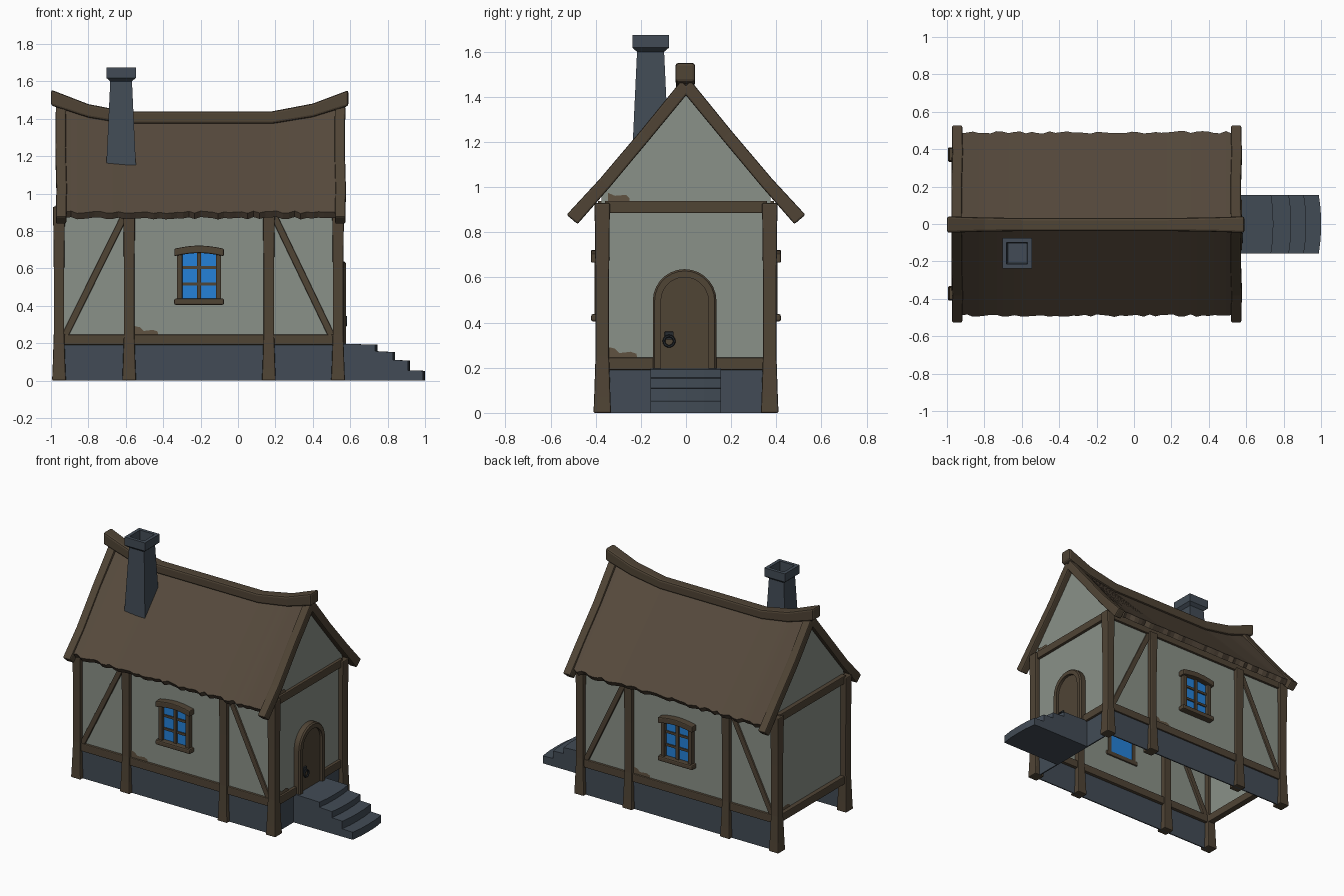
import bpy, bmesh, math, random
from mathutils import Vector as V

if "Cube" in bpy.data.objects:
    bpy.data.objects.remove(bpy.data.objects["Cube"])

random.seed(4)
X, Y, Z = V((1, 0, 0)), V((0, 1, 0)), V((0, 0, 1))


def material(name, rgb):
    m = bpy.data.materials.new(name)
    m.diffuse_color = (*rgb, 1)
    m.use_nodes = True
    m.node_tree.nodes["Principled BSDF"].inputs["Base Color"].default_value = m.diffuse_color
    return m


PLASTER = material("grey green plaster", (.254, .283, .246))
STONE = material("blue grey stone", (.054, .071, .092))
WOOD = material("brown timber", (.080, .058, .036))
ROOF = material("brown thatch", (.092, .067, .045))
GLASS = material("blue glass", (.018, .222, .69))
IRON = material("dark iron", (.02, .025, .03))
PATCH = material("bare wall brown", (.115, .085, .052))


def make(name, verts, faces, mat, bevel=0, smooth=False):
    me = bpy.data.meshes.new(name)
    bm = bmesh.new()
    vs = [bm.verts.new(v) for v in verts]
    for f in faces:
        bm.faces.new([vs[i] for i in f])
    bmesh.ops.recalc_face_normals(bm, faces=bm.faces)
    bm.to_mesh(me)
    bm.free()
    me.materials.append(mat)
    ob = bpy.data.objects.new(name, me)
    bpy.context.collection.objects.link(ob)
    if bevel:
        mod = ob.modifiers.new("bevel", 'BEVEL')
        mod.width, mod.segments, mod.limit_method = bevel, 2, 'ANGLE'
    if smooth:
        me.shade_smooth()
        me.set_sharp_from_angle(angle=math.radians(35))
    return ob


def loft(name, rings, mat, bevel=0, smooth=False):
    """Closed skin through equal-sized rings, capped at both ends."""
    n = len(rings[0])
    faces = [(r * n + i, r * n + (i + 1) % n, (r + 1) * n + (i + 1) % n, (r + 1) * n + i)
             for r in range(len(rings) - 1) for i in range(n)]
    faces += [tuple(range(n)), tuple(range((len(rings) - 1) * n, len(rings) * n))]
    return make(name, [p for r in rings for p in r], faces, mat, bevel, smooth)


def beam(name, path, a, b, mat=WOOD, bevel=.006):
    """Rectangular beam: path holds (point, half size along a, half size along b)."""
    rings = [[V(p) + a * ha * i + b * hb * j for i, j in ((-1, -1), (1, -1), (1, 1), (-1, 1))]
             for p, ha, hb in path]
    return loft(name, rings, mat, bevel)


def box(name, x0, x1, y0, y1, z0, z1, mat=WOOD, bevel=0.0):
    hx, hy = (x1 - x0) / 2, abs(y1 - y0) / 2
    c = ((x0 + x1) / 2, (y0 + y1) / 2)
    return beam(name, [((*c, z0), hx, hy), ((*c, z1), hx, hy)], X, Y, mat, bevel)


def lerp_table(t, x):
    for (x0, z0), (x1, z1) in zip(t, t[1:]):
        if x <= x1:
            return z0 + (z1 - z0) * (x - x0) / (x1 - x0)
    return t[-1][1]


L, R, W = -.945, .532, .375          # wall planes

# Wall shell (open below) and foundation skirt (none on the left end)
for s, side in ((-1, "front"), (1, "back")):
    y = s * W
    make(side + "_wall", [(L, y, .19), (R, y, .19), (R, y, .965), (L, y, .965)], [(0, 1, 2, 3)], PLASTER)
    box(side + "_foundation", L, R, s * .372, s * .38, 0, .19, STONE)
for x, side in ((L, "left"), (R, "right")):
    make(side + "_gable_wall", [(x, -W, .19), (x, W, .19), (x, W, .965), (x, 0, 1.42), (x, -W, .965)],
         [(0, 1, 2, 3, 4)], PLASTER)
box("right_foundation", R - .004, R + .004, -W, W, 0, .19, STONE)

# Timber posts with flared feet
for s, side in ((-1, "front"), (1, "back")):
    for i, x in enumerate((-.957, -.582, .165, .535)):
        top = .93 if i in (0, 3) else .9
        beam(f"{side}_post_{i}", [((x, s * .371, z), h, h + .002) for z, h in
                                  ((0, .037), (.07, .034), (.25, .028), (.6, .028), (top, .032))], X, Y)
    # Rails and diagonal braces of the long walls
    box(side + "_lower_rail", L, R, s * .35, s * .391, .19, .245, bevel=.005)
    box(side + "_upper_rail", L, R, s * .35, s * .391, .885, .94, bevel=.005)
    for i, (p, q) in enumerate((((-.925, .24), (-.605, .885)), ((.5, .24), (.19, .885)))):
        d = V((q[0] - p[0], 0, q[1] - p[1])).normalized()
        n = V((d.z, 0, -d.x))
        beam(f"{side}_brace_{i}", [((u, s * .371, z), .018, .016) for u, z in (p, q)], n, Y)
for x0, x1, side in ((-.975, -.93, "left"), (.51, .552, "right")):
    box(side + "_lower_rail", x0, x1, -.36, .36, .19, .245, bevel=.005)
    box(side + "_upper_rail", x0, x1, -.36, .36, .885, .94, bevel=.005)

# Sagging roof with ragged eaves
RIDGE = ((-1, 1.513), (-.8, 1.442), (-.6, 1.406), (.18, 1.406), (.4, 1.445), (.59, 1.51))
rings = []
N = 48
for k in range(N + 1):
    x = -.955 + 1.51 * k / N
    zr = lerp_table(RIDGE, x) - .042
    j, m = random.uniform(-.007, .007), random.uniform(-.007, .007)
    rings.append([(x, -.49 - j, .90 - j), (x, 0, zr + .028), (x, .49 + m, .90 - m),
                  (x, .467 + m, .868 - m), (x, 0, zr - .028), (x, -.467 - j, .868 - j)])
loft("roof", rings, ROOF)

# Ridge beam, thicker at its lifted ends
beam("ridge_beam", [((x, -.003, z), h + .002, h) for (x, z), h in
                    zip(RIDGE, (.042, .036, .033, .033, .036, .042))], Y, Z, WOOD, .012)

# Barge boards along the gable edges
for x, side in ((-.946, "left"), (.546, "right")):
    for s, part in ((-1, "front"), (1, "back")):
        d = V((0, s * .505, -.6)).normalized()
        n = V((0, -d.z * s, d.y * s)) * s
        beam(f"{side}_{part}_barge_board",
             [((x + o, s * yy, zz), h, .028) for yy, zz, h, o in
              ((.505, .857, .032, 0), (.36, 1.018, .029, .003), (.18, 1.232, .028, -.003), (0, 1.452, .029, 0))],
             n, X, WOOD, .008)

# Chimney with hollow cap
beam("chimney", [((-.625, -.157, z), h, h + .002) for z, h in
                 ((1.13, .08), (1.6, .058), (1.618, .079), (1.675, .079), (1.675, .056), (1.53, .05))],
     X, Y, STONE, 0)

# Windows on both long walls
for s, side in ((-1, "front"), (1, "back")):
    cx = -.208
    n = 6
    arc = [(cx - .132 + .264 * k / n, .685 + .017 * math.sin(math.pi * k / n)) for k in range(n + 1)]
    beam(side + "_window_lintel", [((x, s * .395, z), .026, .02) for x, z in arc], Y, Z, WOOD, .006)
    box(side + "_window_sill", cx - .133, cx + .133, s * .365, s * .42, .405, .438, WOOD, .008)
    box(side + "_window_glass", cx - .1, cx + .1, s * .374, s * .382, .43, .695, GLASS)
    for i in (-1, 1):
        box(f"{side}_window_jamb_{i + 1}", cx + i * .104 - .014, cx + i * .104 + .014,
            s * .37, s * .406, .43, .69, WOOD, .004)
    box(side + "_window_mullion", cx - .011, cx + .011, s * .376, s * .394, .43, .695)
    for i, z in enumerate((.515, .605)):
        box(f"{side}_window_bar_{i}", cx - .1, cx + .1, s * .376, s * .39, z - .008, z + .008)


# Arched door, its frame and ring handle
def arch(r, x, n=14):
    a = [(math.pi * k / n) for k in range(n + 1)]
    return [(x, r - .006, .19)] + [(x, r * math.cos(t) - .006, .496 + r * math.sin(t)) for t in a] + \
           [(x, -r - .006, .19)]


loft("door", [arch(.108, .52), arch(.108, .558)], WOOD)
sections = zip(arch(.141, .52), arch(.141, .568), arch(.133, .577), arch(.105, .577), arch(.105, .52))
loft("door_frame", list(sections), WOOD, 0, True)
box("handle_plate", .556, .568, -.095, -.055, .325, .36, IRON, .003)
bpy.ops.mesh.primitive_torus_add(major_segments=16, minor_segments=6, major_radius=.023, minor_radius=.006,
                                 location=(.577, -.075, .318), rotation=(0, math.pi / 2, 0))
ring = bpy.context.object
ring.name = "handle_ring"
ring.data.materials.append(IRON)

# Stone steps: stair profile extruded across
steps = [(.535, 0), (1, 0), (1, .052), (.92, .055), (.92, .107), (.84, .11), (.84, .152), (.745, .157),
         (.745, .192), (.535, .197)]
loft("steps", [[(x - b, y, z) for x, z in steps] if b == 0 else
               [(x - (b if x > .6 else 0), y, z) for x, z in steps]
               for y, b in ((-.157, .012), (-.08, .002), (0, 0), (.08, .002), (.155, .012))], STONE)

# Bare patches where plaster has fallen off, repeated half a turn round
low = [(0, .24), (0, .292), (.03, .285), (.05, .265), (.1, .271), (.125, .262), (.13, .24)]
high = [(0, .935), (0, .975), (.03, .962), (.08, .966), (.095, .95), (.095, .935)]
face = [tuple(range(len(low)))]
make("front_bare_patch", [(-.555 + u, -W - .003, z) for u, z in low], face, PATCH)
make("back_bare_patch", [(.138 - u, W + .003, z) for u, z in low], face, PATCH)
make("right_bare_patch", [(R + .006, -.345 + u, z) for u, z in low], face, PATCH)
make("left_bare_patch", [(L - .003, .345 - u, z) for u, z in low], face, PATCH)
make("right_upper_bare_patch", [(R + .006, -.345 + u, z) for u, z in high], [tuple(range(len(high)))], PATCH)
